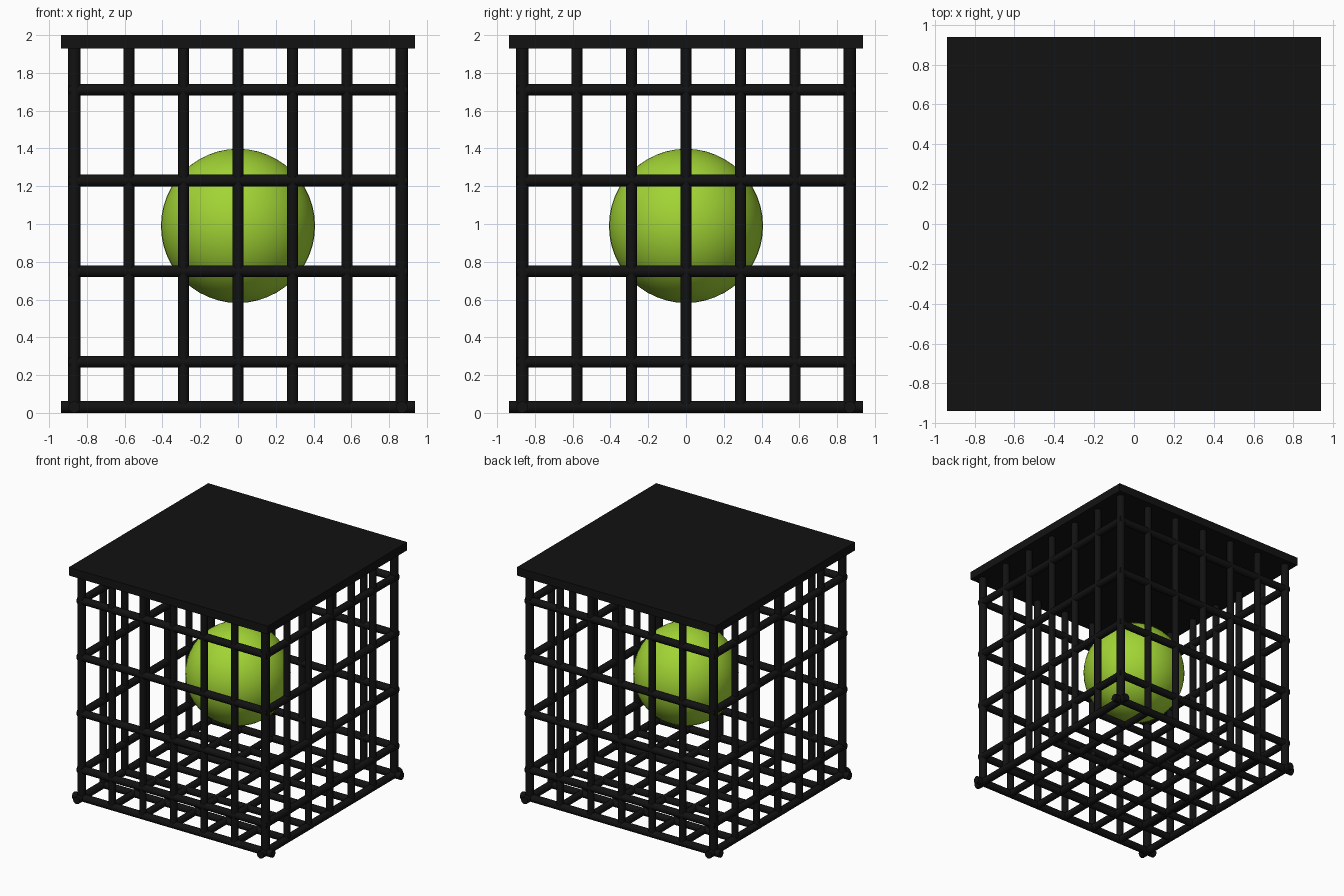
import bpy, math

if "Cube" in bpy.data.objects:
    bpy.data.objects.remove(bpy.data.objects["Cube"])


def material(name, rgb):
    m = bpy.data.materials.new(name)
    m.diffuse_color = (*rgb, 1)
    m.use_nodes = True
    m.node_tree.nodes["Principled BSDF"].inputs["Base Color"].default_value = m.diffuse_color
    return m


BLACK = material("black_iron", (0.006, 0.006, 0.006))
GREEN = material("green", (0.36, 0.66, 0.035))
E = 0.867                                   # wall plane
POS = [i * E / 3 for i in range(-3, 4)]     # bar spacing


def finish(name, mat, smooth=True):
    ob = bpy.context.object
    ob.name = name
    ob.data.materials.append(mat)
    if smooth:
        bpy.ops.object.shade_smooth_by_angle(angle=math.radians(40))
    return ob


def bar(name, centre, axis, length, r):
    rot = {"x": (0, math.pi / 2, 0), "y": (math.pi / 2, 0, 0), "z": (0, 0, 0)}[axis]
    bpy.ops.mesh.primitive_cylinder_add(vertices=16, radius=r, depth=length,
                                        location=centre, rotation=rot)
    return finish(name, BLACK)


# Solid roof plate
bpy.ops.mesh.primitive_cube_add(size=1, location=(0, 0, 1.965))
bpy.context.object.scale = (1.876, 1.876, 0.07)
finish("roof_plate", BLACK, False)

# Upright bars and corner posts
for p in POS:
    for s in (-E, E):
        r = 0.034 if abs(p) > 0.8 else 0.029
        bar("upright_bar", (p, s, 0.99), "z", 1.92, r)
        if abs(p) < 0.8:
            bar("upright_bar", (s, p, 0.99), "z", 1.92, r)

# Horizontal wall bars
for z in (0.27, 0.75, 1.23, 1.71):
    for s in (-E, E):
        bar("wall_rail", (0, s, z), "x", 1.79, 0.031)
        bar("wall_rail", (s, 0, z), "y", 1.79, 0.031)

# Floor grid, outer beams overshoot the corners
for p in POS:
    length = 1.876 if abs(p) > 0.8 else 1.76
    r = 0.031 if abs(p) > 0.8 else 0.029
    bar("floor_bar", (0, p, 0.031), "x", length, r)
    bar("floor_bar", (p, 0, 0.031), "y", length, r)

# Floating ball
bpy.ops.mesh.primitive_uv_sphere_add(segments=48, ring_count=24, radius=0.408,
                                     location=(0, 0, 0.99))
finish("ball", GREEN)
